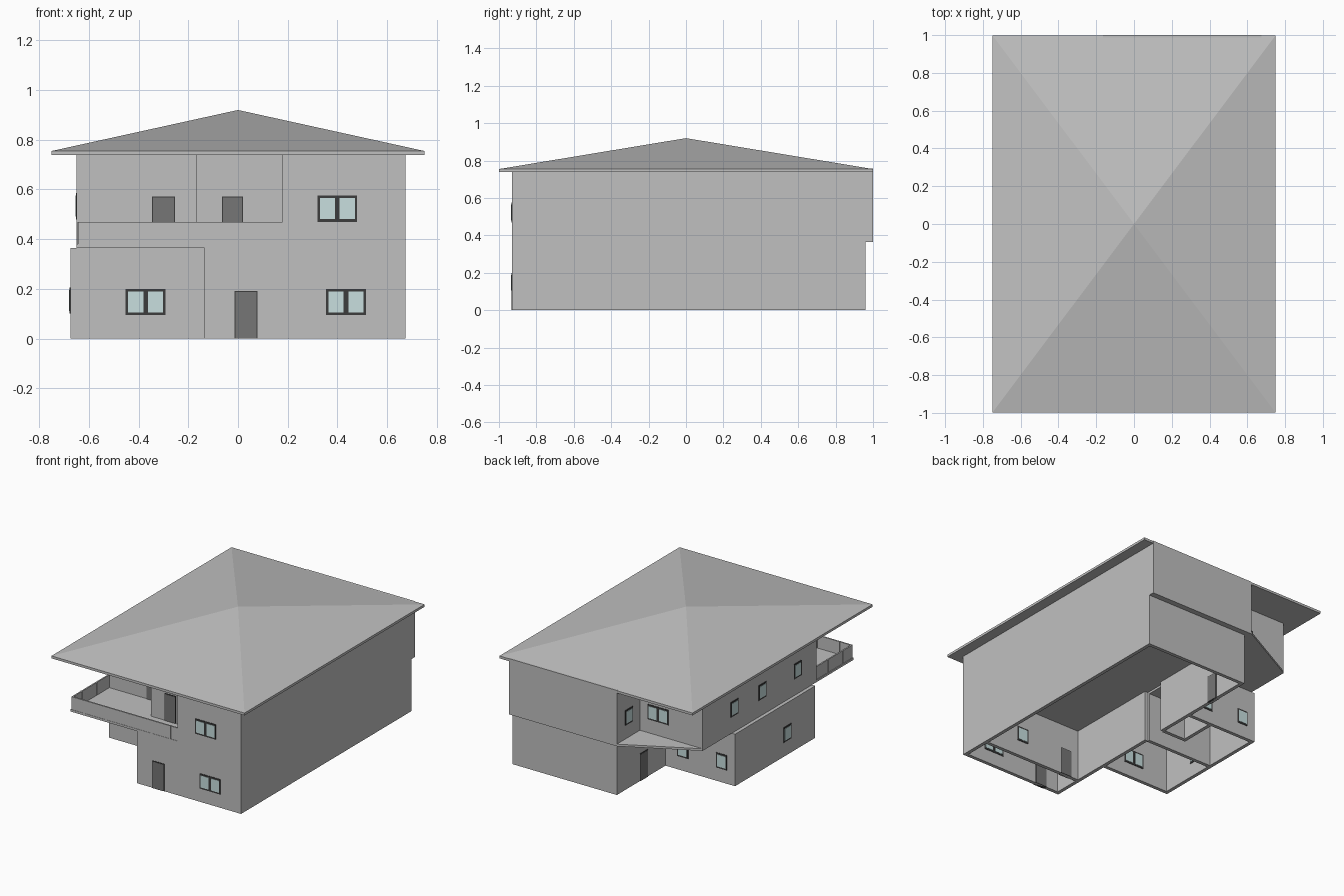
import bpy, bmesh

if "Cube" in bpy.data.objects:
    bpy.data.objects.remove(bpy.data.objects["Cube"])

THICK = 0.025     # wall thickness
FLOOR = 0.38      # upper floor level
SLAB = 0.365      # underside of upper floor
EAVE = 0.738      # underside of roof


def material(name, r, g, b):
    m = bpy.data.materials.new(name)
    m.use_nodes = True
    m.diffuse_color = (r, g, b, 1)
    m.node_tree.nodes["Principled BSDF"].inputs["Base Color"].default_value = (r, g, b, 1)
    return m


plaster = material("grey plaster", 0.53, 0.53, 0.53)
door_grey = material("door grey", 0.18, 0.18, 0.18)
frame_dark = material("dark frame", 0.045, 0.045, 0.045)
glass = material("pale glass", 0.58, 0.74, 0.74)


def finish(name, bm, mat, fix_normals=True):
    if fix_normals:
        bmesh.ops.recalc_face_normals(bm, faces=bm.faces)
    mesh = bpy.data.meshes.new(name)
    bm.to_mesh(mesh)
    bm.free()
    mesh.materials.append(mat)
    ob = bpy.data.objects.new(name, mesh)
    bpy.context.collection.objects.link(ob)
    return ob


def box(name, x0, x1, y0, y1, z0, z1, mat=plaster):
    bm = bmesh.new()
    bmesh.ops.create_cube(bm, size=1)
    for v in bm.verts:
        v.co = (x1 if v.co.x > 0 else x0, y1 if v.co.y > 0 else y0, z1 if v.co.z > 0 else z0)
    return finish(name, bm, mat)


def slab(name, pts, z0, z1):
    bm = bmesh.new()
    face = bm.faces.new([bm.verts.new((x, y, z0)) for x, y in pts])
    out = bmesh.ops.extrude_face_region(bm, geom=[face])["geom"]
    bmesh.ops.translate(bm, vec=(0, 0, z1 - z0), verts=[g for g in out if isinstance(g, bmesh.types.BMVert)])
    # the extrusion leaves the base face inside the shell only if missing
    return finish(name, bm, plaster)


def walls(name, path, z0, z1, closed=False):
    """Counter-clockwise run of walls, thickened inward."""
    bm = bmesh.new()
    low = [bm.verts.new((x, y, z0)) for x, y in path]
    high = [bm.verts.new((x, y, z1)) for x, y in path]
    n = len(path)
    for i in range(n if closed else n - 1):
        j = (i + 1) % n
        bm.faces.new((low[i], low[j], high[j], high[i]))
    ob = finish(name, bm, plaster, False)
    mod = ob.modifiers.new("thickness", 'SOLIDIFY')
    mod.thickness = THICK
    mod.offset = -1
    mod.use_even_offset = True


def panel(name, along, face, inward, c, w, z0, z1, proud, mat):
    """Panel through a wall that runs along x or y, proud on both sides."""
    a, b = sorted((face - inward * proud, face + inward * (THICK + proud)))
    if along == 'x':
        box(name, c - w / 2, c + w / 2, a, b, z0, z1, mat)
    else:
        box(name, a, b, c - w / 2, c + w / 2, z0, z1, mat)


def window(name, along, face, inward, c, w, z0, panes):
    h, rim = 0.106, 0.011
    panel(name + "_frame", along, face, inward, c, w, z0, z0 + h, 0.003, frame_dark)
    cell = w / panes
    for i in range(panes):
        mid = c - w / 2 + cell * (i + 0.5)
        panel(name + "_pane", along, face, inward, mid, cell - 1.7 * rim,
              z0 + rim, z0 + h - rim, 0.005, glass)


def door(name, along, face, inward, c, w, z0):
    panel(name + "_frame", along, face, inward, c, w, z0, z0 + 0.192, 0.002, frame_dark)
    panel(name + "_leaf", along, face, inward, c, w - 0.008, z0, z0 + 0.187, 0.004, door_grey)


# Lower storey: main block and side wing
walls("lower_main_walls", [(-.135, -.02), (-.135, -.93), (.675, -.93), (.675, .96),
                           (-.135, .96), (-.135, .14)], 0, SLAB)
walls("lower_wing_walls", [(-.135, .42), (-.675, .42), (-.675, -.47), (-.135, -.47)], 0, SLAB)
box("wing_ceiling", -.674, -.135, -.469, .419, .35, SLAB)
box("porch_inner_wall", -.12, .66, -.725, -.70, 0, SLAB)
box("wing_partition_front", -.66, -.135, -.03, -.005, 0, SLAB)
box("wing_partition_back", -.30, -.135, .13, .155, 0, SLAB)
box("wing_partition_cross", -.325, -.30, .13, .40, 0, SLAB)

# Upper floor with front balcony and triangular rear ledge
slab("upper_floor", [(.675, -.93), (.675, 1), (-.163, 1), (-.65, .744), (-.65, -.93)], SLAB, FLOOR)
walls("upper_walls", [(.675, -.93), (.675, 1), (-.163, 1), (-.163, .744), (-.65, .744),
                      (-.65, -.52), (-.17, -.52), (-.17, -.72), (.18, -.72), (.18, -.93)],
      FLOOR, EAVE, closed=True)

# Balcony parapet with joint strips
TOP = 0.47
box("balcony_front_rail", -.645, .18, -.928, -.918, FLOOR, TOP)
box("balcony_side_rail", -.645, -.635, -.918, -.52, FLOOR, TOP)
for x in (-.55, -.375, -.2, -.02, .125):
    box("rail_post", x - .003, x + .003, -.93, -.916, FLOOR, TOP)
for y in (-.82, -.66):
    box("rail_post", -.647, -.633, y - .003, y + .003, FLOOR, TOP)

# Hipped roof with a thin flat eave
bm = bmesh.new()
corners = [(-.75, -.999), (.75, -.999), (.75, .999), (-.75, .999)]
low = [bm.verts.new((x, y, EAVE)) for x, y in corners]
high = [bm.verts.new((x, y, .755)) for x, y in corners]
apex = bm.verts.new((0, 0, .92))
bm.faces.new(low[::-1])
for i in range(4):
    j = (i + 1) % 4
    bm.faces.new((low[i], low[j], high[j], high[i]))
    bm.faces.new((high[i], high[j], apex))
finish("roof", bm, plaster)
box("rear_wall_top", -.163, .675, .98, 1, EAVE, .757)

# Front windows and doors
window("front_window", 'x', -.93, 1, .435, .16, .094, 2)
window("upper_front_window", 'x', -.93, 1, .40, .16, .47, 2)
window("wing_front_window", 'x', -.47, 1, -.372, .16, .094, 2)
door("front_door", 'x', -.93, 1, .032, .094, 0)
door("balcony_door", 'x', -.72, 1, -.022, .086, FLOOR)
door("balcony_door", 'x', -.52, 1, -.30, .094, FLOOR)

# Porch inner wall openings
window("porch_window", 'x', -.725, 1, .36, .09, .11, 1)
door("porch_door", 'x', -.725, 1, -.01, .09, 0)

# Side windows and rear openings
for y in (.39, .08, -.31):
    window("upper_side_window", 'y', -.65, 1, y, .085, .48, 1)
window("wing_side_window", 'y', -.675, 1, -.16, .085, .10, 1)
for x in (-.57, -.27):
    window("wing_rear_window", 'x', .42, -1, x, .085, .094, 1)
window("ledge_window", 'x', .744, -1, -.305, .16, .475, 2)
window("ledge_side_window", 'y', -.163, 1, .866, .085, .475, 1)
door("rear_side_door", 'y', -.135, 1, .66, .09, 0)
